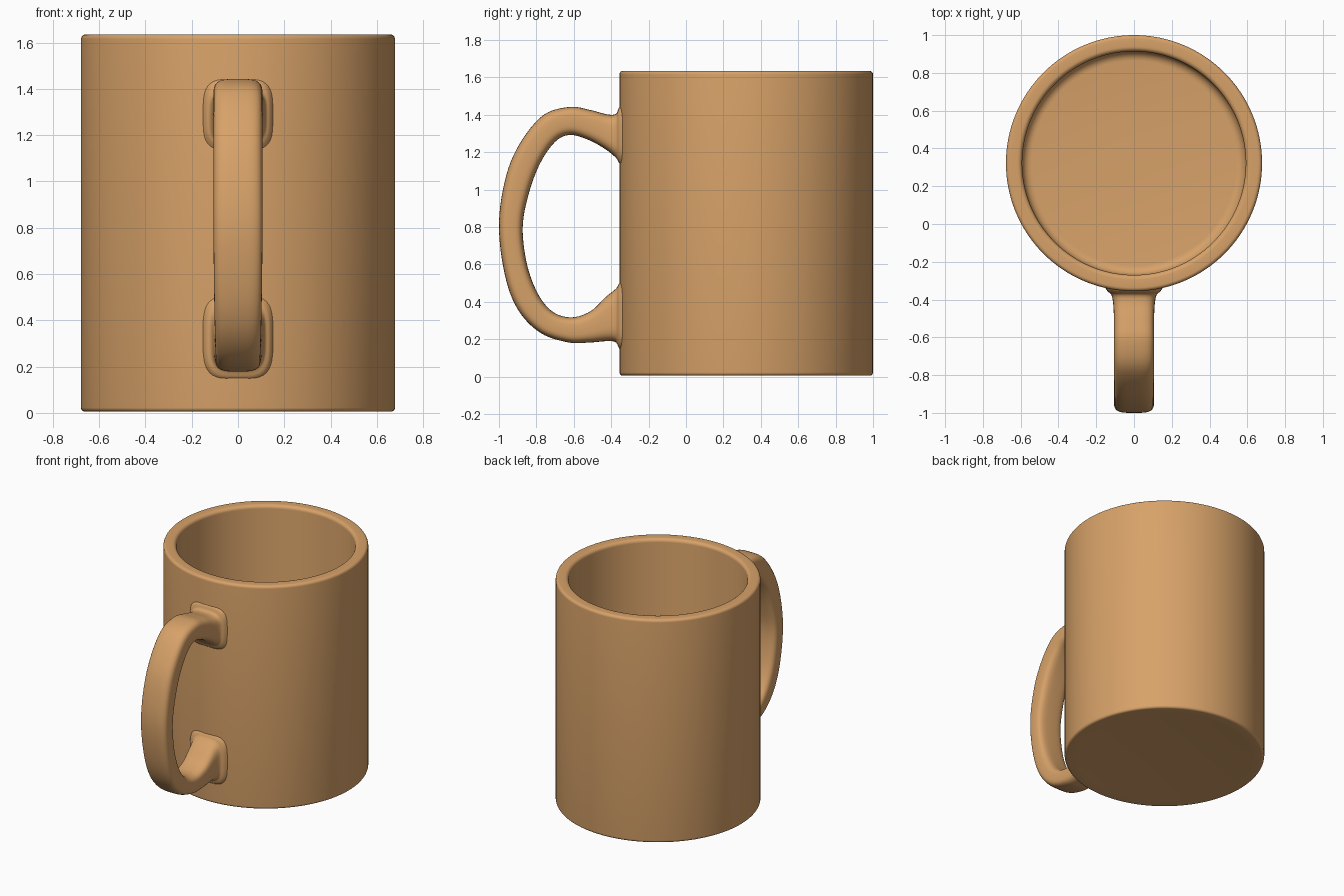
import bpy, bmesh, math
from mathutils import Vector

if "Cube" in bpy.data.objects:
    bpy.data.objects.remove(bpy.data.objects["Cube"])

clay = bpy.data.materials.new("tan_ceramic")
clay.diffuse_color = (0.68, 0.36, 0.14, 1)
clay.use_nodes = True
clay.node_tree.nodes["Principled BSDF"].inputs["Base Color"].default_value = clay.diffuse_color


def make_object(name, rings, close_ends):
    """Skin a list of closed vertex rings into a smooth object."""
    bm = bmesh.new()
    loops = [[bm.verts.new(p) for p in ring] for ring in rings]
    n = len(loops[0])
    for a, b in zip(loops, loops[1:]):
        for i in range(n):
            j = (i + 1) % n
            bm.faces.new((a[i], a[j], b[j], b[i]))
    if close_ends:
        bm.faces.new(loops[0])
        bm.faces.new(loops[-1])
    bmesh.ops.recalc_face_normals(bm, faces=bm.faces)
    mesh = bpy.data.meshes.new(name)
    bm.to_mesh(mesh)
    bm.free()
    mesh.materials.append(clay)
    ob = bpy.data.objects.new(name, mesh)
    bpy.context.collection.objects.link(ob)
    bpy.ops.object.select_all(action='DESELECT')
    ob.select_set(True)
    bpy.context.view_layer.objects.active = ob
    bpy.ops.object.shade_smooth_by_angle(angle=math.radians(40))
    return ob


def fillet(r, z, rad, start, end, steps=6):
    """Quarter-round corner in the lathe profile (angles in degrees)."""
    return [(r + rad * math.cos(math.radians(start + (end - start) * i / steps)),
             z + rad * math.sin(math.radians(start + (end - start) * i / steps)))
            for i in range(steps + 1)]


# mug body: one lathed profile from underside centre, over the rim, to inner floor
CY, R_OUT, R_IN, TOP, FLOOR = 0.322, 0.678, 0.592, 1.635, 0.09
profile = [(0.02, 0.018), (0.5, 0.016), (0.6, 0.006)]
profile += fillet(R_OUT - 0.018, 0.023, 0.018, -90, 0)
profile += fillet(R_OUT - 0.02, TOP - 0.02, 0.02, 0, 90)
profile += fillet(R_IN + 0.025, TOP - 0.025, 0.025, 90, 180)
profile += fillet(R_IN - 0.05, FLOOR + 0.05, 0.05, 0, -90)
profile += [(0.02, FLOOR)]
SEG = 128
make_object("mug_body", [[(r * math.cos(2 * math.pi * i / SEG),
                           CY + r * math.sin(2 * math.pi * i / SEG), z)
                          for i in range(SEG)] for r, z in profile], True)

# handle stations: outer edge y, z / inner edge y, z / half width
stations = [
    (-0.315, 1.47, -0.315, 1.09, 0.165),
    (-0.356, 1.44, -0.356, 1.14, 0.140),
    (-0.375, 1.405, -0.375, 1.17, 0.120),
    (-0.42, 1.402, -0.43, 1.215, 0.110),
    (-0.51, 1.425, -0.52, 1.265, 0.106),
    (-0.62, 1.442, -0.62, 1.292, 0.106),
    (-0.76, 1.40, -0.70, 1.255, 0.106),
    (-0.88, 1.26, -0.78, 1.14, 0.106),
    (-0.96, 1.08, -0.84, 0.98, 0.106),
    (-1.0, 0.82, -0.873, 0.80, 0.106),
    (-0.97, 0.55, -0.85, 0.60, 0.104),
    (-0.90, 0.36, -0.79, 0.44, 0.101),
    (-0.78, 0.235, -0.71, 0.345, 0.098),
    (-0.63, 0.183, -0.61, 0.317, 0.098),
    (-0.52, 0.182, -0.51, 0.35, 0.100),
    (-0.42, 0.190, -0.43, 0.425, 0.106),
    (-0.375, 0.183, -0.375, 0.47, 0.116),
    (-0.356, 0.15, -0.356, 0.50, 0.140),
    (-0.315, 0.12, -0.315, 0.55, 0.165),
]


def smooth_path(pts, steps=6):
    """Catmull-Rom interpolation of the stations."""
    v = [Vector(p) for p in pts]
    v = [v[0]] + v + [v[-1]]
    out = []
    for a, b, c, d in zip(v, v[1:], v[2:], v[3:]):
        for k in range(steps):
            t = k / steps
            out.append(0.5 * (2 * b + (c - a) * t + (2 * a - 5 * b + 4 * c - d) * t * t
                              + (3 * b - a - 3 * c + d) * t ** 3))
    return out + [v[-1]]


# handle: rounded-rectangle section swept between the outer and inner edges
rings = []
for oy, oz, iy, iz, hw in smooth_path(stations):
    ring = []
    for i in range(40):
        a = 2 * math.pi * i / 40
        c, s = math.cos(a), math.sin(a)
        u = math.copysign(abs(c) ** 0.55, c)
        w = math.copysign(abs(s) ** 0.55, s)
        ring.append((hw * u, (oy + iy) / 2 + (oy - iy) / 2 * w,
                     (oz + iz) / 2 + (oz - iz) / 2 * w))
    rings.append(ring)
make_object("handle", rings, True)
